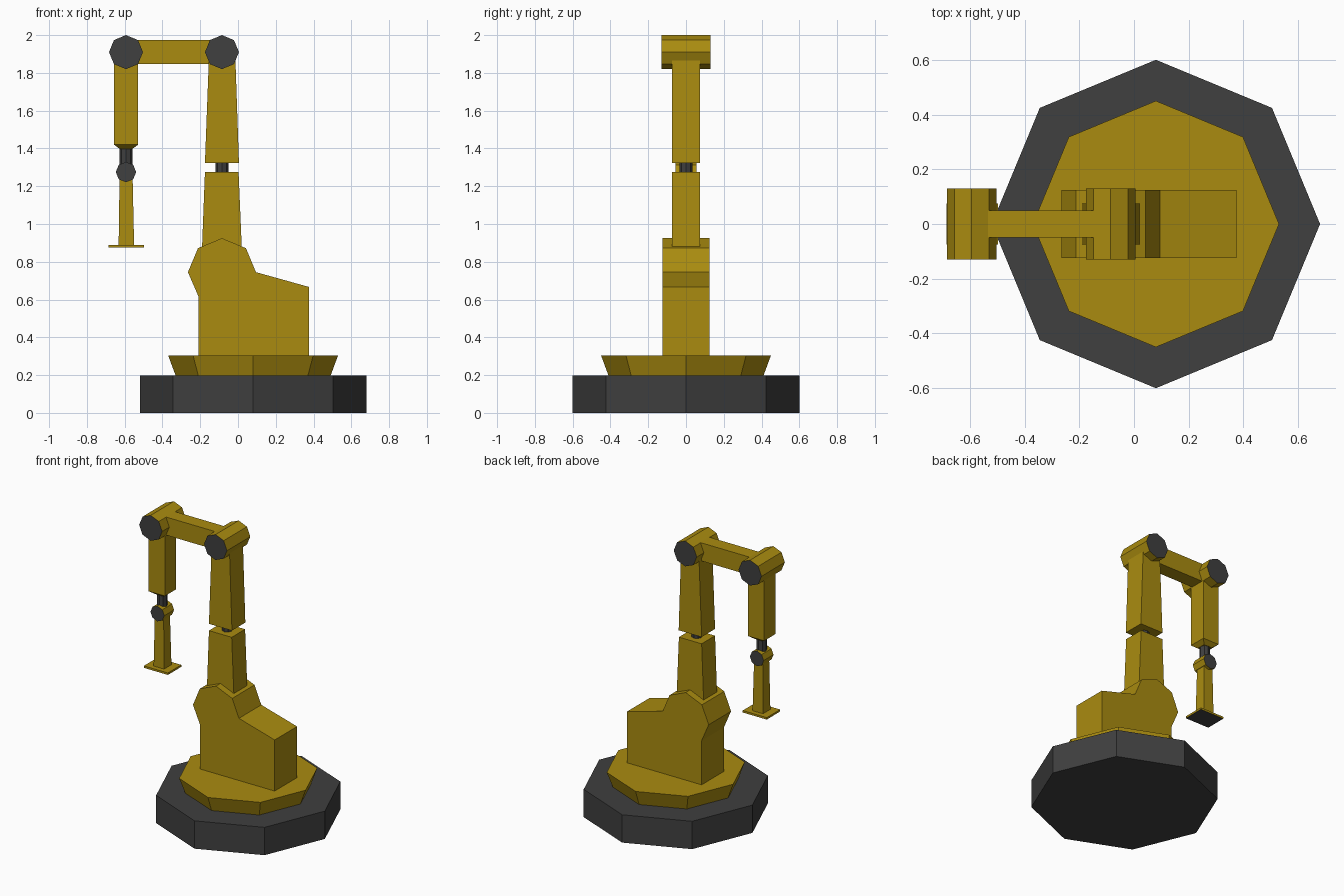
import bpy, bmesh
from math import sin, cos, pi

if "Cube" in bpy.data.objects:
    bpy.data.objects.remove(bpy.data.objects["Cube"])


def material(name, rgb):
    m = bpy.data.materials.new(name)
    m.diffuse_color = (*rgb, 1)
    m.use_nodes = True
    m.node_tree.nodes["Principled BSDF"].inputs["Base Color"].default_value = m.diffuse_color
    return m


YELLOW = material("yellow_paint", (0.40, 0.26, 0.005))
DARK = material("dark_metal", (0.05, 0.05, 0.05))


def loft(name, rings, mats, dark_face=None):
    """Skin rings of equal length, cap both ends; dark_face(normal) picks the second material."""
    bm = bmesh.new()
    loops = [[bm.verts.new(p) for p in ring] for ring in rings]
    n = len(loops[0])
    for a, b in zip(loops, loops[1:]):
        for i in range(n):
            bm.faces.new((a[i], a[(i + 1) % n], b[(i + 1) % n], b[i]))
    bm.faces.new(loops[0])
    bm.faces.new(loops[-1])
    bmesh.ops.recalc_face_normals(bm, faces=bm.faces)
    bm.normal_update()
    if dark_face:
        for f in bm.faces:
            f.material_index = int(dark_face(f.normal))
    me = bpy.data.meshes.new(name)
    bm.to_mesh(me)
    bm.free()
    for m in mats:
        me.materials.append(m)
    ob = bpy.data.objects.new(name, me)
    bpy.context.collection.objects.link(ob)
    return ob


def octagon(r):
    return [(r * cos(i * pi / 4), r * sin(i * pi / 4)) for i in range(8)]


def disc(name, x, levels, mat):
    """Upright octagonal solid from (z, radius) levels."""
    return loft(name, [[(x + u, v, z) for u, v in octagon(r)] for z, r in levels], [mat])


def extrude_y(name, profile, half, mats, dark_face=None):
    """XZ profile extruded symmetrically along y."""
    return loft(name, [[(x, y, z) for x, z in profile] for y in (-half, half)], mats, dark_face)


def drum(name, x, z, r, half):
    """Joint drum along y with dark end caps."""
    return extrude_y(name, [(x + u, z + v) for u, v in octagon(r)], half,
                     [YELLOW, DARK], lambda n: abs(n.y) > 0.9)


def limb(name, levels, mats=(YELLOW,), dark_face=None):
    """Rectangular limb from (z, x0, x1, half depth) levels."""
    return loft(name, [[(a, -h, z), (b, -h, z), (b, h, z), (a, h, z)]
                       for z, a, b, h in levels], mats, dark_face)


# Base and turntable
disc("base", 0.08, [(0, 0.6), (0.197, 0.6)], DARK)
disc("turntable", 0.08, [(0.197, 0.41), (0.305, 0.45)], YELLOW)

# Body housing with the octagonal shoulder in its outline
extrude_y("shoulder_housing",
          [(-0.21, 0.305), (0.375, 0.305), (0.375, 0.667), (0.095, 0.745), (0.042, 0.872),
           (-0.085, 0.925), (-0.212, 0.872), (-0.265, 0.745), (-0.21, 0.618)], 0.125, [YELLOW])

# Main arm in two halves with a swivel pin
limb("lower_arm", [(0.78, -0.194, 0.024, 0.075), (1.275, -0.175, 0.003, 0.075)])
disc("arm_swivel_pin", -0.085, [(1.25, 0.034), (1.35, 0.034)], DARK)
limb("upper_arm", [(1.323, -0.175, 0.005, 0.075), (1.88, -0.154, -0.014, 0.075)])

# Elbow joints and the beam between them
for side, x in (("rear", -0.085), ("front", -0.593)):
    drum(side + "_elbow_drum", x, 1.91, 0.09, 0.13)
limb("cross_beam", [(1.847, -0.593, -0.085, 0.05), (1.975, -0.593, -0.085, 0.05)])

# Forearm with a chamfered lower end
limb("forearm", [(1.397, -0.625, -0.56, 0.032), (1.42, -0.656, -0.529, 0.062),
                 (1.87, -0.656, -0.529, 0.062)])

# Wrist
disc("wrist_rod", -0.593, [(1.27, 0.034), (1.41, 0.034)], DARK)
drum("wrist_drum", -0.593, 1.275, 0.054, 0.055)

# Hand and tool flange with a dark underside
limb("hand", [(0.887, -0.632, -0.55, 0.041), (1.25, -0.627, -0.558, 0.035)])
limb("tool_flange", [(0.875, -0.685, -0.497, 0.075), (0.889, -0.685, -0.497, 0.075)],
     (YELLOW, DARK), lambda n: n.z < -0.9)
